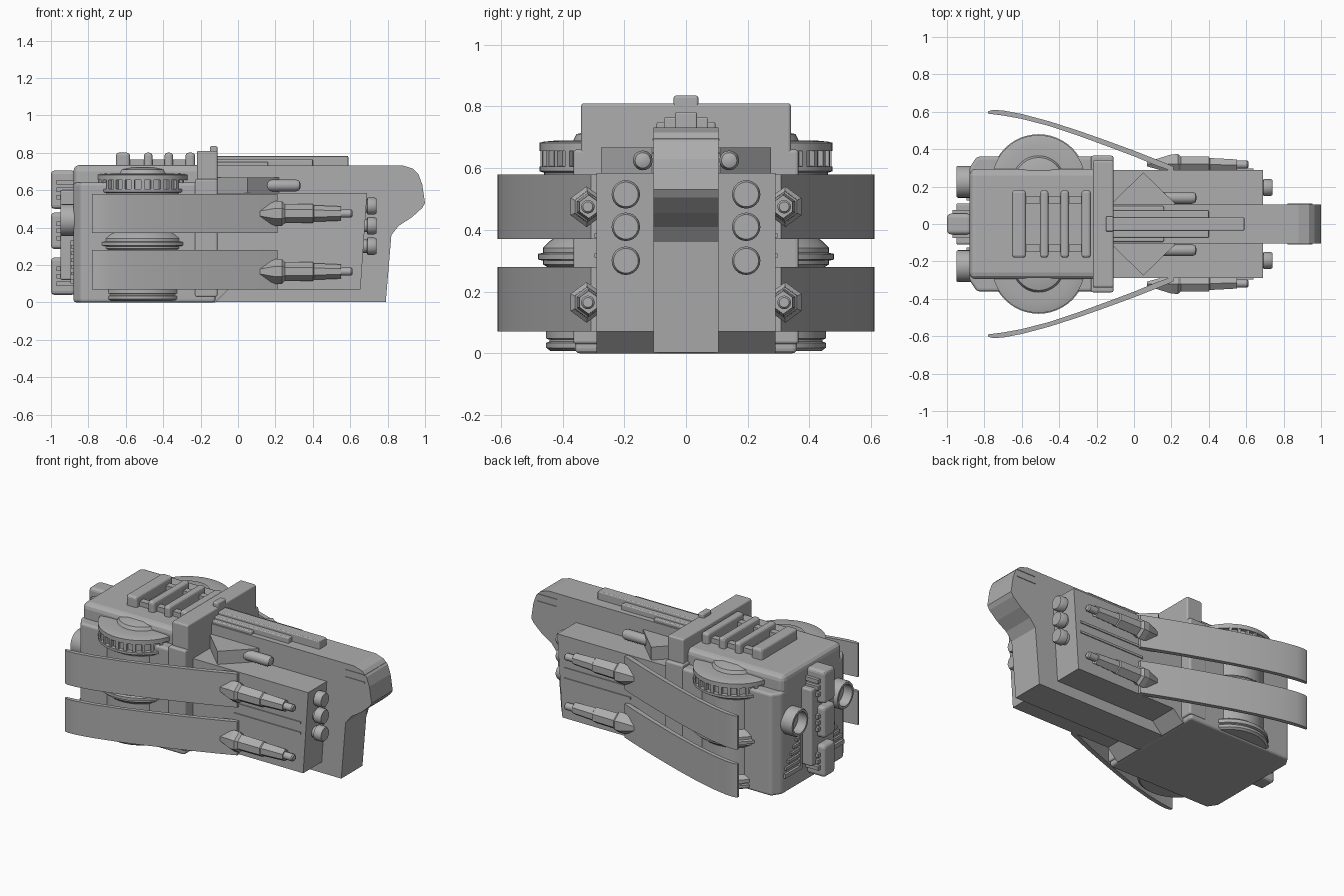
import bpy, bmesh, math
from mathutils import Vector, Matrix

if "Cube" in bpy.data.objects:
    bpy.data.objects.remove(bpy.data.objects["Cube"])

grey = bpy.data.materials.new("hull grey")
grey.diffuse_color = (0.42, 0.42, 0.42, 1)
grey.use_nodes = True
grey.node_tree.nodes["Principled BSDF"].inputs["Base Color"].default_value = grey.diffuse_color


def finish(name, bm, mirror=False, bevel=0, smooth=False):
    bmesh.ops.recalc_face_normals(bm, faces=bm.faces)
    me = bpy.data.meshes.new(name)
    bm.to_mesh(me)
    bm.free()
    me.materials.append(grey)
    ob = bpy.data.objects.new(name, me)
    bpy.context.collection.objects.link(ob)
    if bevel:
        m = ob.modifiers.new("bevel", 'BEVEL')
        m.width, m.segments, m.limit_method = bevel, 3, 'ANGLE'
    if mirror:
        m = ob.modifiers.new("mirror", 'MIRROR')
        m.use_axis = (False, True, False)
        m.use_mirror_merge = False
    if smooth:
        bpy.context.view_layer.objects.active = ob
        ob.select_set(True)
        bpy.ops.object.shade_smooth_by_angle(angle=math.radians(35))
        ob.select_set(False)
    return ob


def loft(name, rings, **kw):
    """Skin a list of equal-length closed rings and cap both ends."""
    bm = bmesh.new()
    vs = [[bm.verts.new(p) for p in r] for r in rings]
    n = len(rings[0])
    for a, b in zip(vs, vs[1:]):
        for i in range(n):
            bm.faces.new((a[i], a[(i + 1) % n], b[(i + 1) % n], b[i]))
    bm.faces.new(vs[0])
    bm.faces.new(vs[-1])
    return finish(name, bm, **kw)


def box(name, x, y, z, **kw):
    return loft(name, [[(x[0], y[0], h), (x[1], y[0], h), (x[1], y[1], h), (x[0], y[1], h)]
                       for h in z], **kw)


def side_prism(name, pts, y0, y1, **kw):
    return loft(name, [[(x, y, z) for x, z in pts] for y in (y0, y1)], **kw)


def plan_prism(name, pts, z0, z1, **kw):
    return loft(name, [[(x, y, z) for x, y in pts] for z in (z0, z1)], **kw)


def turned(name, centre, profile, axis='Z', n=48, **kw):
    """Stack of circles: profile holds (radius, height along axis)."""
    rings = []
    for r, h in profile:
        ring = []
        for i in range(n):
            a = 2 * math.pi * i / n
            u, v = r * math.cos(a), r * math.sin(a)
            ring.append(Vector(centre) + Vector((u, v, h) if axis == 'Z' else (h, u, v)))
        rings.append(ring)
    return loft(name, rings, smooth=True, **kw)


# Rear hull: wide lower body, rounded roof, cross bar with its columns
plan_prism("rear_body", [(-.88, -.30), (-.84, -.36), (-.12, -.36), (-.12, .36),
                         (-.84, .36), (-.88, .30)], 0, .64, bevel=.015)
box("roof", (-.88, -.12), (-.295, .295), (.3, .735), bevel=.035)
box("cross_bar", (-.22, -.11), (-.34, .34), (.55, .81), bevel=.01)
box("bar_column", (-.23, -.11), (.27, .365), (.03, .66), mirror=True, bevel=.01)
for x, w in ((-.615, .075), (-.48, .045), (-.37, .045), (-.255, .05)):
    box("roof_rib", (x - w / 2, x + w / 2), (-.18, .18), (.7, .8), bevel=.015)
for y in (-.13, .13):
    box("roof_rib_link", (-.61, -.24), (y - .02, y + .02), (.7, .765))

# Centre keel with hooked prow
side_prism("keel", [(-.2, .002), (.79, .002), (.82, .36), (.86, .41), (.93, .455), (.985, .505),
                    (1, .53), (.985, .63), (.965, .685), (.935, .715), (.88, .732),
                    (-.2, .732)], -.105, .105)
for z in (.645, .69):
    box("prow_seam", (.82, .955), (-.109, .109), (z, z + .006))

# Front side hulls with sloping nose and stepped belly
side_prism("side_hull", [(-.13, 0), (-.12, 0), (-.05, .07), (.655, .07), (.69, .585),
                         (-.13, .585)], .09, .29, mirror=True)
for z in (.31, .375):
    box("hull_groove_strip", (.18, .64), (.285, .296), (z, z + .014), mirror=True)

# Top rail and handle
box("rail", (-.15, .59), (-.036, .036), (.7, .782), bevel=.006)
box("rail_middle", (-.12, .4), (-.072, .072), (.7, .765), bevel=.006)
box("rail_base", (-.13, .16), (-.095, .095), (.7, .75), bevel=.006)
box("rail_handle", (-.15, -.11), (-.04, .04), (.75, .835), bevel=.008)

# Diamond shoulder wedges and their small barrels
plan_prism("shoulder_wedge", [(-.12, .09), (-.12, .11), (.05, .275), (.22, .11), (.22, .09)],
           .57, .667, mirror=True)
turned("shoulder_barrel", (0, .14, .625), [(.032, .1), (.032, .31), (.025, .328), (.012, .333)],
       'X', 20, mirror=True)

# Side drums: core, ribbed rings, windowed upper ring and cap
cx, cy = -.51, .225
turned("drum_core", (cx, cy, 0), [(.2, .02), (.2, .6)], mirror=True)
turned("drum_bottom", (cx, cy, 0), [(.215, .008), (.228, .018), (.228, .034), (.218, .038),
                                    (.218, .044), (.228, .048), (.228, .07), (.2, .09)],
       mirror=True)
turned("drum_middle", (cx, cy, 0), [(.2, .26), (.225, .28), (.238, .288), (.238, .3),
                                    (.255, .304), (.255, .322), (.238, .326), (.238, .342),
                                    (.215, .365), (.19, .38)], mirror=True)
turned("drum_upper", (cx, cy, 0), [(.2, .56), (.235, .58), (.235, .6), (.228, .6), (.228, .655),
                                   (.25, .655), (.25, .682), (.235, .686), (.19, .69),
                                   (.14, .69), (.13, .71), (.08, .722)], mirror=True)
turned("drum_lip", (cx, cy, 0), [(.235, .585), (.25, .59), (.25, .605), (.235, .607)],
       mirror=True)
for i in range(17):
    a = math.pi * (i / 16 * 1.1 - .05)
    bm = bmesh.new()
    bmesh.ops.create_cube(bm, size=1, matrix=Matrix.Translation(
        (cx + .233 * math.cos(a), cy + .233 * math.sin(a), .63))
        @ Matrix.Rotation(a, 4, 'Z') @ Matrix.Diagonal((.026, .018, .06, 1)))
    finish("drum_window_post", bm, mirror=True)

# Curved blades, two on each side
outer = [(-.78, .602), (-.755, .61), (-.7, .607), (-.6, .588), (-.45, .548), (-.3, .5),
         (-.15, .447), (0, .392), (.12, .345), (.21, .308)]
inner = [(.21, .28), (.12, .312), (0, .362), (-.15, .418), (-.3, .473), (-.45, .523),
         (-.6, .562), (-.7, .58), (-.78, .59)]
for z in (.07, .37):
    plan_prism("blade", outer + inner, z, z + .21, mirror=True, smooth=True)

# Hexagonal guns along each side
for z in (.165, .475):
    def hexa(x, y, ry, rz):
        return [(x, y + ry * a, z + rz * b) for a, b in
                ((1, .42), (1, -.42), (0, -1), (-1, -.42), (-1, .42), (0, 1))]
    loft("gun_body", [hexa(.07, .32, .012, .012), hexa(.2, .322, .05, .066),
                      hexa(.235, .322, .052, .066), hexa(.25, .32, .042, .052),
                      hexa(.4, .32, .04, .05), hexa(.405, .318, .035, .044),
                      hexa(.55, .315, .03, .038)], mirror=True)
    turned("gun_tip", (0, .318, z), [(.022, .5), (.022, .605), (.016, .612)], 'X', 16,
           mirror=True)

# Knobs on the nose of each side hull
for z in (.3, .41, .515):
    turned("nose_knob", (0, .195, z), [(.035, .64), (.035, .69), (.046, .692), (.046, .73),
                                       (.04, .74)], 'X', 24, mirror=True)

# Rear face: spine plate, stacked boxes, tubes and slatted panels
box("rear_spine", (-.95, -.86), (-.11, .11), (.12, .6), bevel=.01)
for z0, z1 in ((.04, .24), (.285, .48), (.5, .705)):
    box("rear_box", (-1, -.87), (-.055, .055), (z0, z1), bevel=.02)
    for k in (.3, .5, .7):
        h = z0 + (z1 - z0) * k
        box("rear_box_fin", (-.97, -.87), (-.075, .075), (h - .012, h + .012))
turned("rear_tube", (0, .225, .44), [(.085, -.86), (.085, -.94), (.08, -.95), (.066, -.95),
                                     (.066, -.89)], 'X', 32, mirror=True)
box("rear_panel_frame", (-.895, -.86), (.125, .29), (.1, .125), mirror=True)
box("rear_panel_post", (-.895, -.86), (.125, .145), (.1, .33), mirror=True)
for i in range(5):
    box("rear_slat", (-.892, -.86), (.145, .28 - .026 * i), (.145 + .036 * i, .163 + .036 * i),
        mirror=True)
